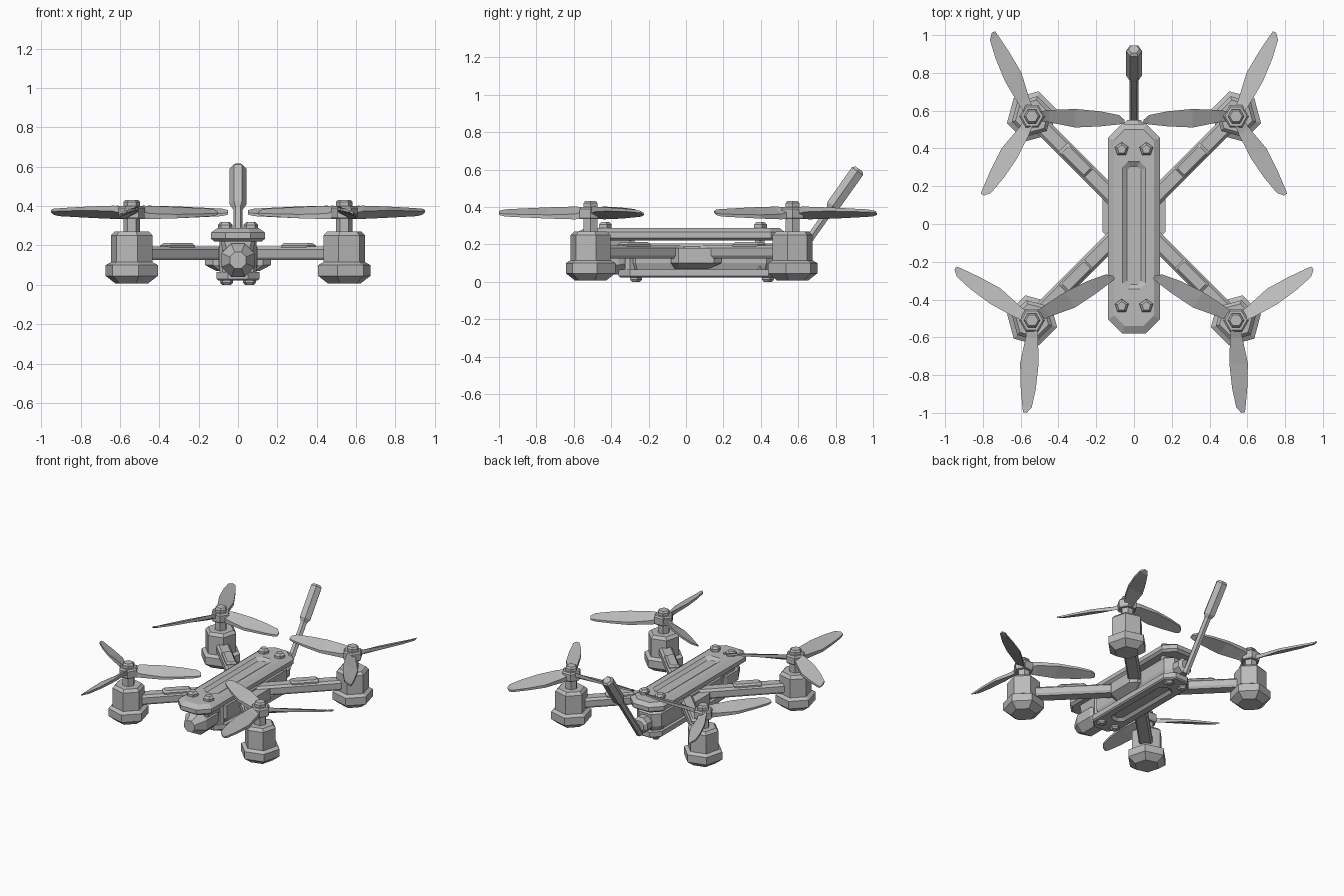
import bpy, bmesh
from math import cos, sin, pi, radians
from mathutils import Matrix, Vector

cube = bpy.data.objects.get("Cube")
if cube:
    bpy.data.objects.remove(cube)

grey = bpy.data.materials.new("plain grey")
grey.use_nodes = True
GREY = (0.5, 0.5, 0.5, 1)
grey.diffuse_color = GREY
grey.node_tree.nodes["Principled BSDF"].inputs["Base Color"].default_value = GREY


def loft(name, rings, matrix=Matrix()):
    """Skin a stack of equal rings and cap both ends."""
    bm = bmesh.new()
    loops = [[bm.verts.new(matrix @ Vector(p)) for p in ring] for ring in rings]
    n = len(loops[0])
    for a, b in zip(loops, loops[1:]):
        for i in range(n):
            j = (i + 1) % n
            bm.faces.new((a[i], a[j], b[j], b[i]))
    bm.faces.new(loops[0])
    bm.faces.new(loops[-1])
    bmesh.ops.recalc_face_normals(bm, faces=bm.faces)
    mesh = bpy.data.meshes.new(name)
    bm.to_mesh(mesh)
    bm.free()
    mesh.materials.append(grey)
    ob = bpy.data.objects.new(name, mesh)
    bpy.context.collection.objects.link(ob)
    return ob


def turned(name, sides, profile, matrix=Matrix(), start=0):
    """Low-sided turned part from (radius, height) pairs."""
    angles = [start + 2 * pi * i / sides for i in range(sides)]
    return loft(name, [[(r * cos(a), r * sin(a), z) for a in angles]
                       for r, z in profile], matrix)


def slab(name, layers, matrix=Matrix()):
    """Stack of corner-cut rectangles: (z, half width, y0, y1, corner)."""
    rings = []
    for z, h, a, b, c in layers:
        rings.append([(x, y, z) for x, y in (
            (-h + c, a), (h - c, a), (h, a + c), (h, b - c),
            (h - c, b), (-h + c, b), (-h, b - c), (-h, a + c))])
    return loft(name, rings, matrix)


def at(x, y, z):
    return Matrix.Translation((x, y, z))


# Body plates, each with a sunken channel
slab("top_plate", [
    (0.22, 0.12, -0.56, 0.51, 0.06), (0.235, 0.138, -0.58, 0.53, 0.075),
    (0.265, 0.138, -0.58, 0.53, 0.075), (0.288, 0.105, -0.54, 0.50, 0.055),
    (0.288, 0.062, -0.345, 0.33, 0.03), (0.27, 0.037, -0.32, 0.305, 0.02)])
slab("bottom_plate", [
    (0.04, 0.035, -0.18, 0.34, 0.02), (0.022, 0.055, -0.2, 0.36, 0.03),
    (0.022, 0.10, -0.35, 0.49, 0.05), (0.03, 0.11, -0.36, 0.5, 0.06),
    (0.066, 0.11, -0.36, 0.5, 0.06)])
slab("body_core", [
    (0.06, 0.085, -0.30, 0.46, 0.04), (0.10, 0.10, -0.32, 0.48, 0.05),
    (0.19, 0.10, -0.32, 0.48, 0.05), (0.205, 0.085, -0.30, 0.46, 0.04)])
slab("arm_hub", [
    (0.07, 0.11, -0.06, 0.12, 0.02), (0.10, 0.167, -0.08, 0.19, 0.04),
    (0.18, 0.167, -0.08, 0.19, 0.04)])

# Spacers and bolts
for x in (-1, 1):
    for y in (-0.435, 0.395):
        turned("top_bolt", 5, [(0.038, 0.28), (0.038, 0.305), (0.024, 0.32)],
               at(0.065 * x, y, 0), pi / 2)
        turned("spacer", 6, [(0.03, 0.06), (0.03, 0.23)],
               at(0.065 * x, max(y, -0.3), 0))
    for y in (-0.27, 0.435):
        turned("bottom_bolt", 5, [(0.024, 0.0), (0.035, 0.012), (0.035, 0.03)],
               at(0.058 * x, y, 0), pi / 2)

# Front camera, axis along the front direction
facing = Matrix.Rotation(radians(90), 4, 'X')
turned("camera", 8, [(0.06, 0.30), (0.092, 0.36), (0.092, 0.49),
                     (0.05, 0.56), (0.045, 0.57)], at(0, 0, 0.125) @ facing, pi / 8)
slab("camera_mount", [(0.10, 0.06, -0.48, -0.28, 0.02),
                      (0.23, 0.09, -0.48, -0.28, 0.02)])

# Slanted rear antenna
start, end = Vector((0, 0.54, 0.06)), Vector((0, 0.925, 0.603))
slant = at(*start) @ (end - start).to_track_quat('Z', 'Y').to_matrix().to_4x4()
length = (end - start).length
turned("antenna_rod", 6, [(0.024, 0), (0.024, length - 0.2)], slant)
turned("antenna_tip", 6, [(0.024, length - 0.27), (0.042, length - 0.24),
                          (0.042, length - 0.015), (0.028, length)], slant)
turned("antenna_mount", 8, [(0.06, -0.46), (0.06, -0.53), (0.04, -0.55)],
       at(0, 0, 0.12) @ facing, pi / 8)

# Propeller blade sections: (radius, right edge, left edge, twist, thickness)
BLADE = [(0.03, -0.025, 0.025, 0.012, 0.02), (0.09, -0.03, 0.035, 0.02, 0.014),
         (0.23, -0.055, 0.043, 0.02, 0.01), (0.36, -0.047, 0.033, 0.016, 0.008),
         (0.46, -0.035, 0.015, 0.012, 0.007), (0.49, -0.03, -0.01, 0.006, 0.005)]

# Four arms, each with motor and propeller
for side in (1, -1):
    mirror = Matrix.Diagonal((side, 1, 1, 1))
    for y, heading, blade_angles in ((0.57, 135, (117, -1, 240)),
                                     (-0.51, 225, (148, 30, 268))):
        arm = mirror @ at(0, 0.03, 0) @ Matrix.Rotation(radians(heading - 90), 4, 'Z')
        slab("arm", [(0.125, 0.035, 0, 0.74, 0.01), (0.14, 0.045, 0, 0.74, 0.01),
                     (0.18, 0.045, 0, 0.74, 0.01), (0.195, 0.03, 0, 0.74, 0.01)], arm)
        slab("speed_controller", [(0.17, 0.036, 0.34, 0.53, 0.006),
                                  (0.20, 0.036, 0.34, 0.53, 0.006),
                                  (0.212, 0.026, 0.35, 0.515, 0.006)], arm)
        spot = mirror @ at(-0.54, y, 0)
        turned("motor", 6, [(0.085, 0.006), (0.137, 0.045), (0.137, 0.10),
                            (0.11, 0.115), (0.11, 0.25), (0.09, 0.27)],
               spot, radians(heading))
        turned("motor_shaft", 6, [(0.043, 0.26), (0.043, 0.42), (0.033, 0.432)], spot)
        turned("propeller_hub", 6, [(0.06, 0.335), (0.068, 0.345),
                                    (0.068, 0.39), (0.058, 0.40)], spot)
        for angle in blade_angles:
            turn = spot @ at(0, 0, 0.368) @ Matrix.Rotation(radians(angle), 4, 'Z')
            loft("propeller_blade", [[(r, a, -t - h), (r, b, t - h),
                                      (r, b, t + h), (r, a, -t + h)]
                                     for r, a, b, t, h in BLADE], turn)
